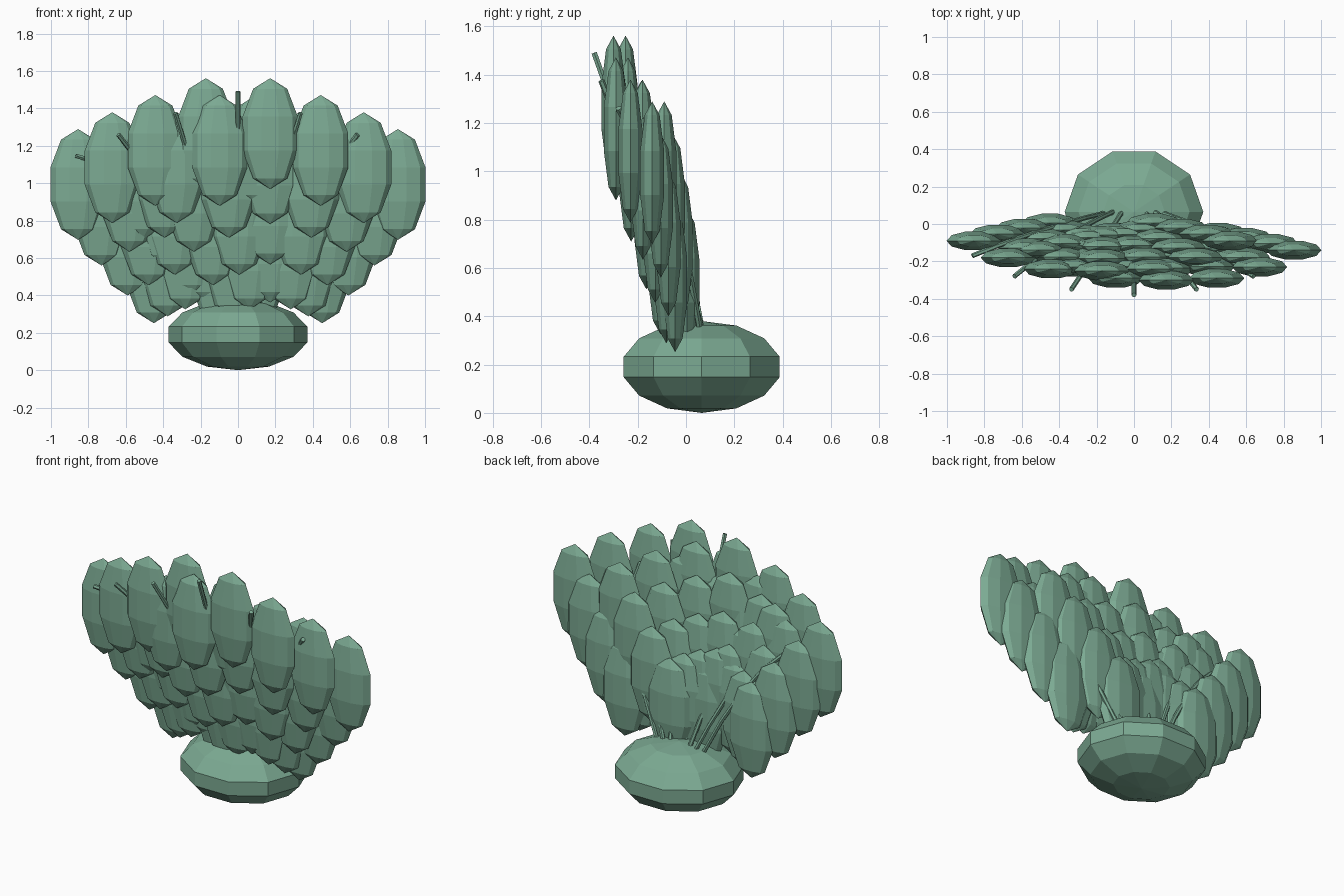
import bpy, math
from mathutils import Vector

if "Cube" in bpy.data.objects:
    bpy.data.objects.remove(bpy.data.objects["Cube"])

green = bpy.data.materials.new("sage_green")
green.diffuse_color = (0.20, 0.40, 0.29, 1)
green.use_nodes = True
green.node_tree.nodes["Principled BSDF"].inputs["Base Color"].default_value = green.diffuse_color


def ellipsoid(name, loc, radii, rings):
    # ten-sided, turned so that corners lie on the x axis
    bpy.ops.mesh.primitive_uv_sphere_add(segments=10, ring_count=rings, radius=1,
                                         location=loc, rotation=(0, 0, math.pi / 2))
    ob = bpy.context.object
    ob.name = name
    ob.scale = (radii[1], radii[0], radii[2])
    ob.data.materials.append(green)
    return ob


def quill(name, points, radius=0.013):
    # thin rod along a quadratic bend
    a, b, c = (Vector(p) for p in points)
    curve = bpy.data.curves.new(name, "CURVE")
    curve.dimensions = "3D"
    curve.bevel_depth = radius
    curve.bevel_resolution = 1
    curve.use_fill_caps = True
    steps = 6
    spline = curve.splines.new("POLY")
    spline.points.add(steps)
    for i in range(steps + 1):
        t = i / steps
        p = a * (1 - t) ** 2 + b * 2 * t * (1 - t) + c * t * t
        spline.points[i].co = (*p, 1)
    spline.use_smooth = False
    curve.materials.append(green)
    ob = bpy.data.objects.new(name, curve)
    bpy.context.collection.objects.link(ob)


# rounded body at the foot of the fan
ellipsoid("body", (0, 0.065, 0.19), (0.38, 0.348, 0.19), 7)

# two overlapping fans, each of four arched rows of seven feathers
arch = [(0, 0, 0), (0.27, 0.01, -0.09), (0.50, 0.07, -0.182), (0.683, 0.16, -0.272)]
rows = [(1.0, -0.30, 1.265), (0.817, -0.235, 1.078), (0.612, -0.17, 0.862), (0.407, -0.11, 0.658)]
for side, s, back in (("right", 1, 0), ("left", -1, 0.05)):
    for r, (size, y, z) in enumerate(rows, 1):
        for k in range(-3, 4):
            dx, dy, dz = (size * v for v in arch[abs(k)])
            x = 0.172 + math.copysign(dx, k)
            ellipsoid(f"feather_{side}_{r}_{k + 4}", (s * x, y + dy + back, z + dz),
                      (0.155, 0.055, 0.296), 5)

# thin quills from the body through the fan
quill("quill_middle", [(0, 0.02, 0.33), (0, -0.17, 0.9), (0, -0.38, 1.49)])
quills = [
    ((0.06, 0.07, 0.33), (0.17, -0.10, 0.85), (0.335, -0.35, 1.375)),
    ((0.10, 0.07, 0.33), (0.34, -0.03, 0.90), (0.64, -0.28, 1.26)),
    ((0.15, 0.06, 0.33), (0.50, -0.02, 1.10), (0.865, -0.17, 1.145)),
]
for i, (start, mid, tip) in enumerate(quills, 1):
    for side, s, shift in (("right", 1, -0.05), ("left", -1, 0)):
        bend = (mid[0], mid[1] + shift, mid[2])
        quill(f"quill_{side}_{i}", [(s * x, y, z) for x, y, z in (start, bend, tip)])
